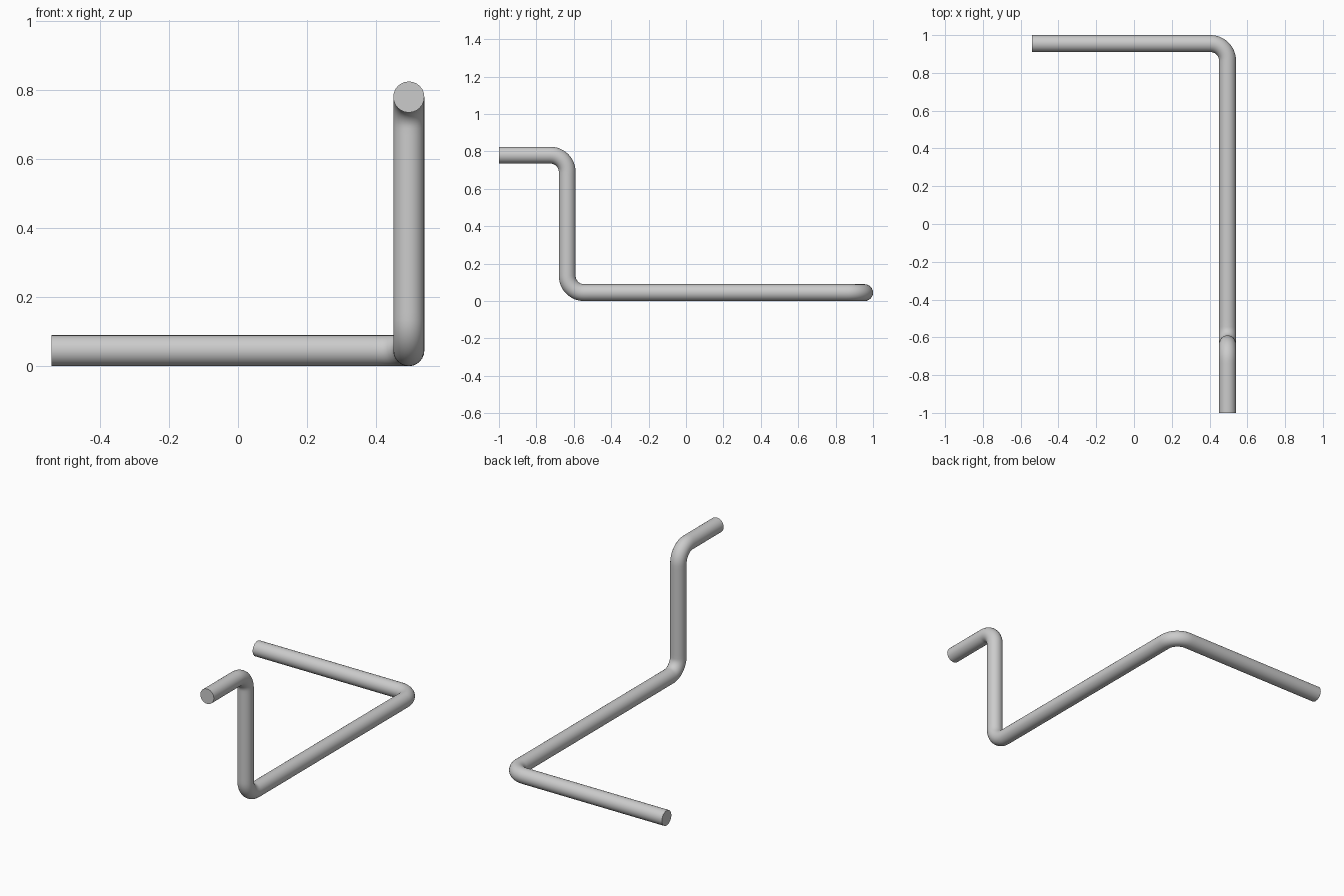
import bpy
from mathutils import Vector

if "Cube" in bpy.data.objects:
    bpy.data.objects.remove(bpy.data.objects["Cube"])

PIPE_R = 0.045   # pipe radius
BEND_R = 0.09    # centreline bend radius
KAPPA = 0.5523   # bezier handle factor for a quarter circle

# Centreline corners of the bent pipe
corners = [Vector(c) for c in (
    (-0.54, 0.955, 0.045),
    (0.495, 0.955, 0.045),
    (0.495, -0.635, 0.045),
    (0.495, -0.635, 0.78),
    (0.495, -1.0, 0.78),
)]

# Bezier knots: (position, left handle, right handle), two per rounded corner
start, end = corners[0], corners[-1]
knots = [(start, start, start.lerp(corners[1], 0.3))]
for prev, c, nxt in zip(corners, corners[1:], corners[2:]):
    d_in, d_out = (c - prev).normalized(), (nxt - c).normalized()
    a, b = c - d_in * BEND_R, c + d_out * BEND_R
    h = BEND_R * KAPPA
    knots.append((a, a - d_in * h, a + d_in * h))
    knots.append((b, b - d_out * h, b + d_out * h))
knots.append((end, end.lerp(corners[-2], 0.3), end))
# End handles must point along the pipe so the caps are square
knots[0] = (start, start - Vector((0.1, 0, 0)), knots[0][2])
knots[-1] = (end, knots[-1][1], end - Vector((0, 0.1, 0)))

# Round pipe swept along the path with solid ends
curve = bpy.data.curves.new("bent_pipe", 'CURVE')
curve.dimensions = '3D'
curve.resolution_u = 12
curve.bevel_depth = PIPE_R
curve.bevel_resolution = 10
curve.use_fill_caps = True
spline = curve.splines.new('BEZIER')
spline.bezier_points.add(len(knots) - 1)
for p, (co, left, right) in zip(spline.bezier_points, knots):
    p.handle_left_type = p.handle_right_type = 'FREE'
    p.co, p.handle_left, p.handle_right = co, left, right

pipe = bpy.data.objects.new("bent_pipe", curve)
bpy.context.collection.objects.link(pipe)
bpy.context.view_layer.objects.active = pipe
pipe.select_set(True)
bpy.ops.object.convert(target='MESH')
bpy.ops.object.shade_smooth_by_angle()
